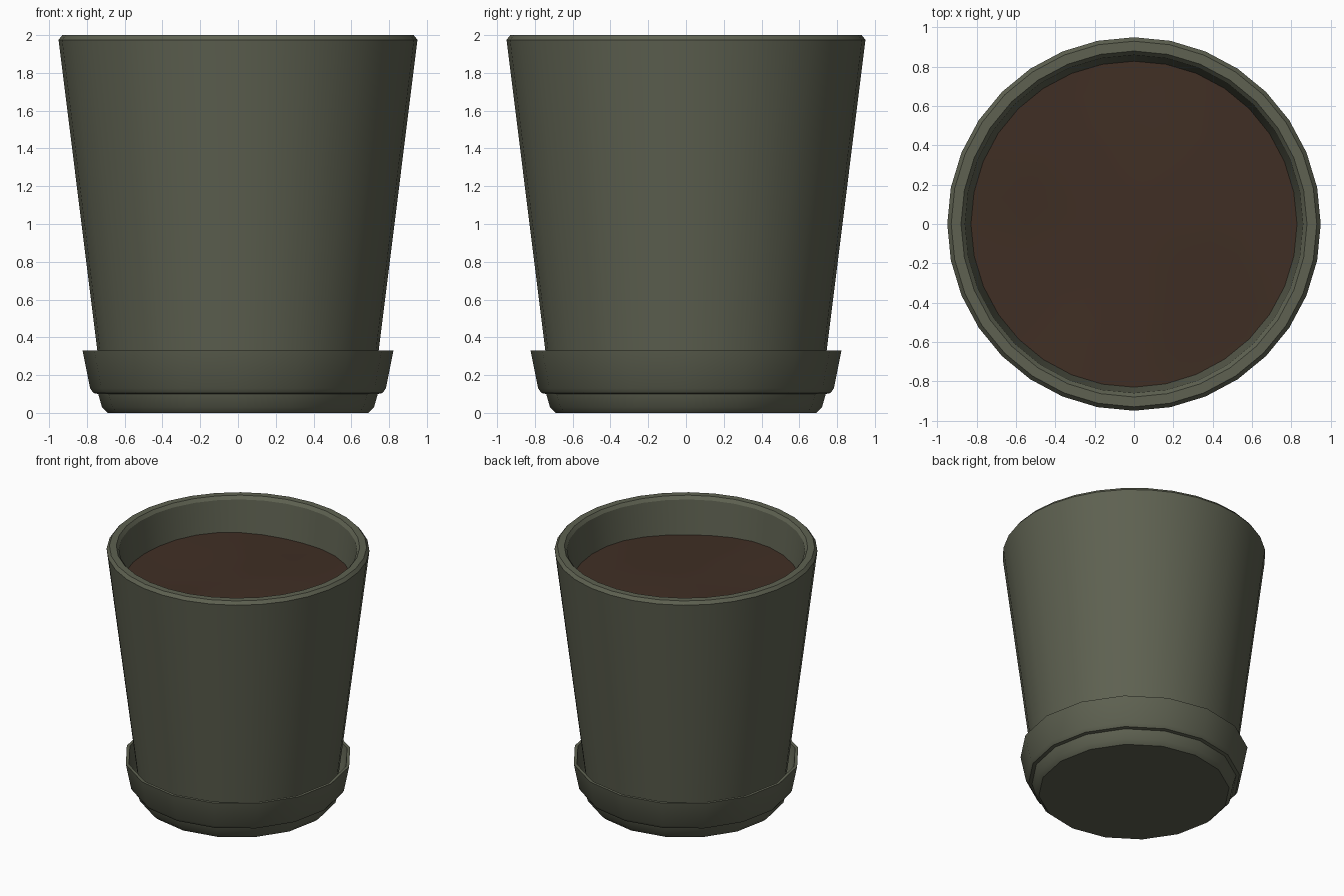
import bpy, math

if "Cube" in bpy.data.objects:
    bpy.data.objects.remove(bpy.data.objects["Cube"])


def material(name, rgb):
    m = bpy.data.materials.new(name)
    m.diffuse_color = (*rgb, 1)
    m.use_nodes = True
    m.node_tree.nodes["Principled BSDF"].inputs["Base Color"].default_value = m.diffuse_color
    return m


def lathe(name, profile, sides, mat, height=None):
    """Revolve (radius, z) points around z; radius 0 makes a pole."""
    verts, faces, rings = [], [], []
    for r, z in profile:
        n = 1 if r == 0 else sides
        rings.append((len(verts), n))
        for i in range(n):
            a = 2 * math.pi * i / sides
            x, y = r * math.cos(a), r * math.sin(a)
            verts.append((x, y, z + (height(x, y) if height else 0)))
    for (a, na), (b, nb) in zip(rings, rings[1:]):
        for i in range(sides):
            j = (i + 1) % sides
            if na == 1:
                faces.append((a, b + j, b + i))
            elif nb == 1:
                faces.append((a + i, a + j, b))
            else:
                faces.append((a + i, a + j, b + j, b + i))
    me = bpy.data.meshes.new(name)
    me.from_pydata(verts, [], faces)
    me.materials.append(mat)
    ob = bpy.data.objects.new(name, me)
    bpy.context.collection.objects.link(ob)
    bpy.ops.object.select_all(action='DESELECT')
    bpy.context.view_layer.objects.active = ob
    ob.select_set(True)
    bpy.ops.object.shade_smooth_by_angle(angle=math.radians(30))
    return ob


glaze = material("olive_grey_glaze", (0.112, 0.120, 0.082))
earth = material("dark_brown_soil", (0.051, 0.028, 0.018))

# Tapered pot: floor, outer wall, bevelled rim, inner wall
lathe("pot", [(0, 0.11), (0.70, 0.11), (0.72, 0.13), (0.95, 1.975),
              (0.93, 2.0), (0.88, 2.0), (0.86, 1.975),
              (0.65, 0.22), (0, 0.22)], 32, glaze)

# Saucer with stepped foot and thin flared lip
lathe("saucer", [(0, 0), (0.69, 0), (0.72, 0.03), (0.74, 0.10),
                 (0.765, 0.105), (0.783, 0.13), (0.823, 0.33),
                 (0.80, 0.33), (0.765, 0.14), (0.74, 0.11),
                 (0, 0.11)], 16, glaze)


# Gently uneven soil surface
def bumps(x, y):
    return 0.012 * math.sin(4.1 * x + 1.3 * y + 0.6) * math.cos(3.4 * y - 1.7 * x)


lathe("soil", [(0.832, 1.72), (0.7, 1.722), (0.55, 1.725), (0.4, 1.725),
               (0.2, 1.725), (0, 1.725)], 32, earth, bumps)
